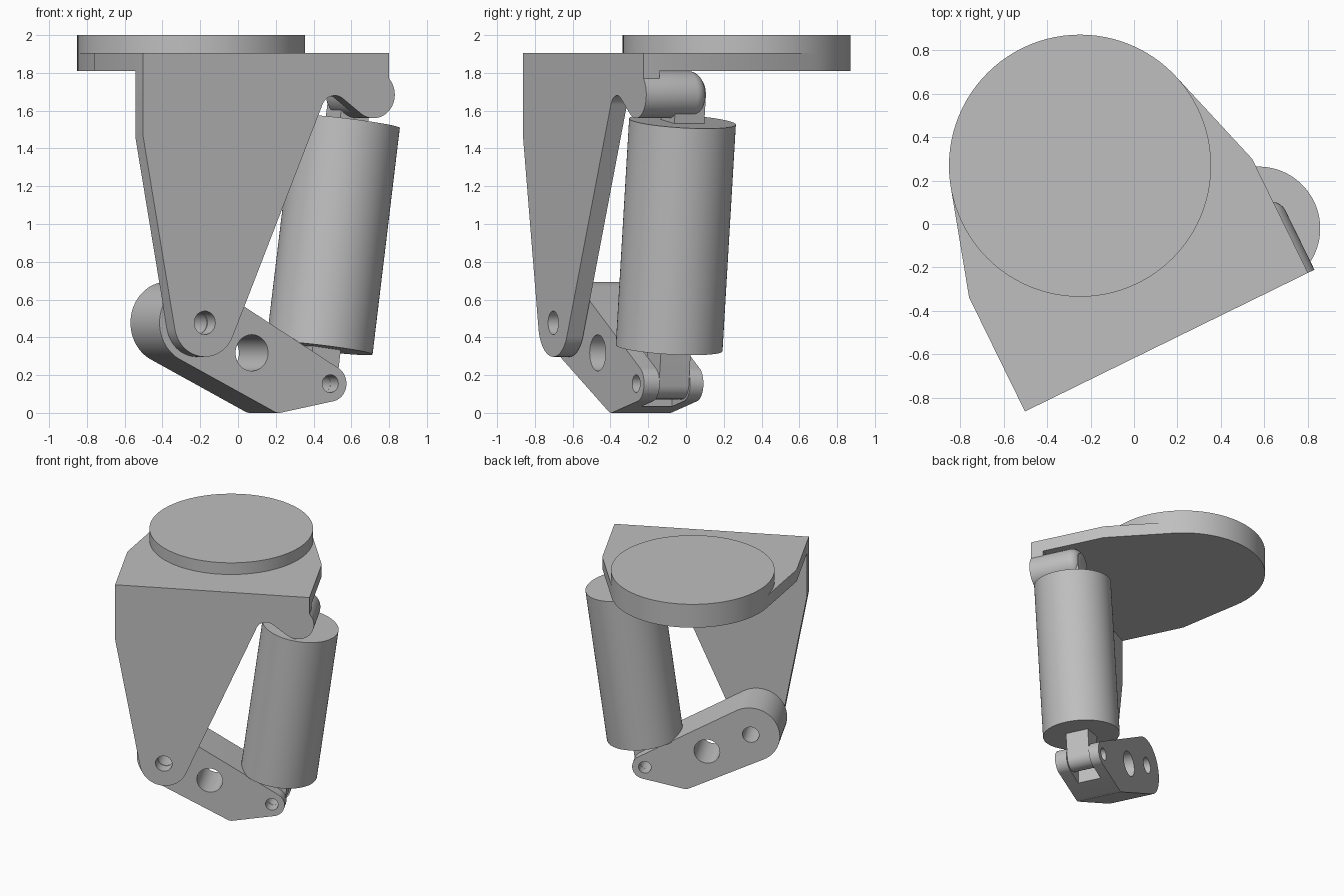
import bpy, bmesh
from math import sin, cos, radians, atan2, hypot
from mathutils import Matrix, Vector

if "Cube" in bpy.data.objects:
    bpy.data.objects.remove(bpy.data.objects["Cube"], do_unlink=True)

grey = bpy.data.materials.new("plain grey")
grey.use_nodes = True
COLOUR = (0.52, 0.52, 0.52, 1)
grey.diffuse_color = COLOUR
grey.node_tree.nodes["Principled BSDF"].inputs["Base Color"].default_value = COLOUR

# The whole assembly is turned about z; profiles are drawn in its own frame
TURN = Matrix.Rotation(radians(26.1), 4, 'Z')
FLAT = TURN                                             # profile lies in plan
SIDE = TURN @ Matrix(((1, 0, 0, 0), (0, 0, 1, 0),       # profile is upright,
                      (0, 1, 0, 0), (0, 0, 0, 1)))      # depth runs backwards

HIP = (-0.467, 0.477)       # bracket to link pivot
FOOT = (0.323, 0.155)       # link to damper pivot
TOP = (0.528, 1.685)        # damper to bracket pivot
FRONT, INNER = -0.554, -0.459
SLOT = (-0.36, -0.18)
parts = []


def arc(c, r, start=0, end=360, n=64):
    """Points on an arc in degrees; a full circle leaves out the repeat."""
    steps = n if abs(end - start) == 360 else n + 1
    angles = [radians(start + (end - start) * i / n) for i in range(steps)]
    return [(c[0] + r * cos(t), c[1] + r * sin(t)) for t in angles]


def hull(points):
    """Convex outline around a set of points."""
    def half(pts):
        out = []
        for p in pts:
            while len(out) > 1 and ((out[-1][0] - out[-2][0]) * (p[1] - out[-2][1])
                                    - (out[-1][1] - out[-2][1]) * (p[0] - out[-2][0])) <= 1e-9:
                out.pop()
            out.append(p)
        return out[:-1]
    pts = sorted(set(points))
    return half(pts) + half(pts[::-1])


def prism(name, frame, loops, lo, hi, round_end=0):
    """Extrude an outline (first loop) with holes (other loops)."""
    bm = bmesh.new()
    for loop in loops:
        vs = [bm.verts.new((p[0], p[1], lo)) for p in loop]
        for i, v in enumerate(vs):
            bm.edges.new((vs[i - 1], v))
    bmesh.ops.triangle_fill(bm, use_beauty=True, edges=bm.edges[:])
    new = bmesh.ops.extrude_face_region(bm, geom=bm.faces[:])["geom"]
    moved = [g for g in new if isinstance(g, bmesh.types.BMVert)]
    bmesh.ops.translate(bm, verts=moved, vec=(0, 0, hi - lo))
    bmesh.ops.recalc_face_normals(bm, faces=bm.faces[:])
    bmesh.ops.dissolve_limit(bm, angle_limit=radians(0.1),
                             verts=bm.verts[:], edges=bm.edges[:])
    if round_end:
        rim = [e for e in bm.edges if all(v.co.z > hi - 1e-5 for v in e.verts)]
        bmesh.ops.bevel(bm, geom=rim, offset=round_end, segments=6,
                        profile=0.5, affect='EDGES')
    bm.transform(frame)
    bmesh.ops.recalc_face_normals(bm, faces=bm.faces[:])
    mesh = bpy.data.meshes.new(name)
    bm.to_mesh(mesh)
    bm.free()
    mesh.materials.append(grey)
    obj = bpy.data.objects.new(name, mesh)
    bpy.context.collection.objects.link(obj)
    parts.append(obj)
    return obj


# Mounting disc and the top plate that wraps round it
centre = (-0.105, 0.35)
left, right = centre[0] - 0.725, centre[0] + 0.725
prism("mounting_disc", FLAT, [arc(centre, 0.603, n=96)], 1.905, 2.0)
corners = [(x, y) for x in (left, right) for y in (FRONT, 0.03)]
prism("top_plate", FLAT, [hull(arc(centre, 0.603, n=96) + corners)], 1.81, 1.905)

# Hanging front bracket with a rounded foot and an upper lug
outline = [(left, 1.81), (left, 1.46)]
outline += arc(HIP, 0.18, 190.4, 337, 32)
outline += arc((0.30, 1.60), 0.08, 157, 50, 16)
outline += arc(TOP, 0.125, 230, 402.6, 32)
outline += [(right, 1.81)]
prism("front_bracket", SIDE, [outline, arc(HIP, 0.062, n=32)], FRONT, INNER)

# Round boss carrying the top of the damper
prism("upper_boss", SIDE, [arc(TOP, 0.125)], INNER, SLOT[1], 0.07)

# Lower link with three holes and a fork for the damper
body = hull(arc(HIP, 0.217) + arc(FOOT, 0.095) + arc((0.02, 0.06), 0.06))
link = prism("lower_link", SIDE,
             [body, arc(HIP, 0.062, n=32), arc((-0.14, 0.318), 0.096, n=48),
              arc(FOOT, 0.047, n=32)], -0.452, -0.102)
cutter = prism("fork_cutter", SIDE,
               [[(0.2, -0.1), (0.6, -0.1), (0.6, 0.6), (0.2, 0.6)]], *SLOT)
cutter.hide_render = True
cut = link.modifiers.new("fork", 'BOOLEAN')
cut.operation = 'DIFFERENCE'
cut.solver = 'EXACT'
cut.object = cutter
bpy.context.view_layer.update()
cut_mesh = bpy.data.meshes.new_from_object(
    link.evaluated_get(bpy.context.evaluated_depsgraph_get()))
link.modifiers.clear()
link.data = cut_mesh
parts.remove(cutter)
bpy.data.objects.remove(cutter, do_unlink=True)

# Damper, drawn along its own leaning axis from the lower pivot
dx, dz = TOP[0] - FOOT[0], TOP[1] - FOOT[1]
length = hypot(dx, dz)
mid = sum(SLOT) / 2
AXIS = (TURN @ Matrix.Translation(Vector((FOOT[0], mid, FOOT[1])))
        @ Matrix.Rotation(atan2(dx, dz), 4, 'Y'))
UPRIGHT = AXIS @ TURN.inverted() @ SIDE
prism("damper_body", AXIS, [arc((0, 0), 0.283, n=96)], 0.19, 1.40)

# Tongues at both ends of the damper
half = (SLOT[1] - SLOT[0]) / 2 - 0.002
w = 0.083
prism("lower_tongue", UPRIGHT,
      [arc((0, 0), w, 180, 360, 24) + [(w, 0.2), (-w, 0.2)],
       arc((0, 0), 0.047, n=32)], -half, half)
prism("upper_tongue", UPRIGHT,
      [arc((0, length), w, 0, 180, 24) + [(-w, 1.39), (w, 1.39)]], -half, half)

# Smooth the round walls and keep the rims sharp
bpy.ops.object.select_all(action='DESELECT')
for obj in parts:
    obj.select_set(True)
bpy.context.view_layer.objects.active = parts[0]
bpy.ops.object.shade_smooth_by_angle(angle=radians(30))
